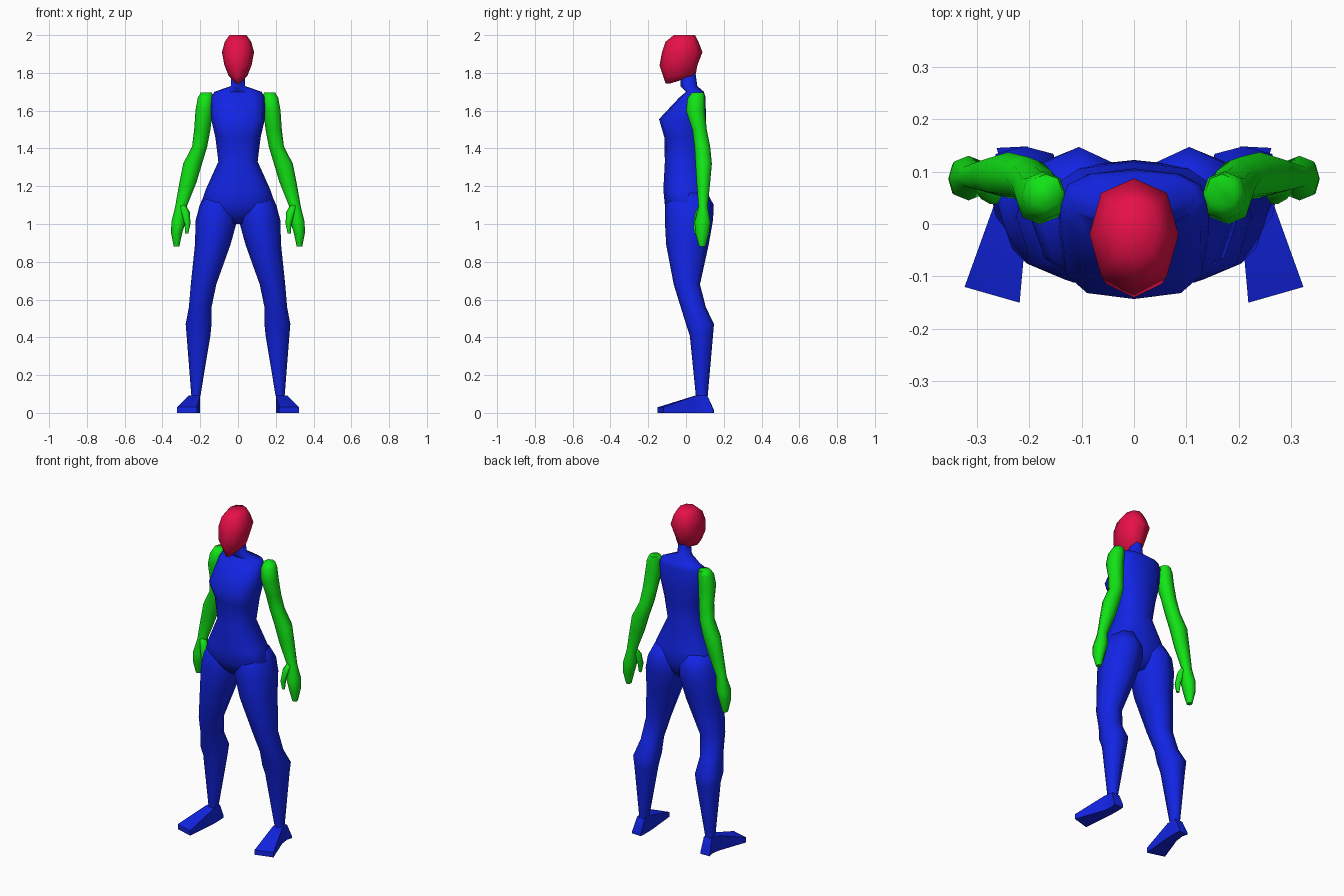
import bpy, bmesh, math


def material(name, rgb):
    m = bpy.data.materials.new(name)
    m.diffuse_color = (*rgb, 1)
    return m


RED = material("crimson", (0.80, 0.005, 0.065))
BLUE = material("blue", (0.006, 0.018, 0.78))
GREEN = material("green", (0.006, 0.78, 0.008))


def ring(z, x0, x1, y0, y1, box=2.3, n=8):
    """Rounded cross-section filling the given x and y limits; a larger box value is squarer."""
    pts = []
    for i in range(n):
        a = 2 * math.pi * i / n
        c, s = math.cos(a), math.sin(a)
        u = math.copysign(abs(c) ** (2 / box), c) if abs(c) > 1e-6 else 0
        v = math.copysign(abs(s) ** (2 / box), s) if abs(s) > 1e-6 else 0
        pts.append(((x0 + x1) / 2 + u * (x1 - x0) / 2,
                    (y0 + y1) / 2 + v * (y1 - y0) / 2, z))
    return pts


def loft(name, rings, mat, mirror=False, angle=75):
    bm = bmesh.new()
    rows = [[bm.verts.new(p) for p in r] for r in rings]
    n = len(rows[0])
    for a, b in zip(rows, rows[1:]):
        for i in range(n):
            bm.faces.new((a[i], a[(i + 1) % n], b[(i + 1) % n], b[i]))
    bm.faces.new(rows[0])
    bm.faces.new(rows[-1])
    bmesh.ops.recalc_face_normals(bm, faces=bm.faces)
    me = bpy.data.meshes.new(name)
    bm.to_mesh(me)
    bm.free()
    me.materials.append(mat)
    ob = bpy.data.objects.new(name, me)
    bpy.context.collection.objects.link(ob)
    bpy.ops.object.select_all(action='DESELECT')
    bpy.context.view_layer.objects.active = ob
    ob.select_set(True)
    if mirror:
        ob.modifiers.new("mirror", 'MIRROR').use_mirror_merge = False
    bpy.ops.object.shade_smooth_by_angle(angle=math.radians(angle))
    return ob


# Head: wide crown tapering to a forward chin (z, half width, front, back)
loft("head", [ring(z, -w, w, f, b) for z, w, f, b in [
    (2.00, .045, -.065, .048), (1.965, .070, -.108, .066), (1.91, .085, -.127, .087),
    (1.84, .072, -.140, .060), (1.785, .050, -.122, .050), (1.745, .012, -.108, -.08)]], RED)

# Torso with neck, bust, waist and pelvis
loft("torso", [ring(z, -w, w, f, b, k, 12) for z, w, f, b, k in [
    (1.80, .034, -.025, .050, 2), (1.73, .038, -.030, .060, 2),
    (1.70, .125, .000, .095, 2.4), (1.67, .142, -.035, .103, 2.6),
    (1.555, .142, -.143, .106, 3.0), (1.46, .120, -.115, .100, 2.6),
    (1.33, .104, -.112, .090, 2.4), (1.18, .172, -.120, .118, 2.6),
    (1.10, .198, -.112, .122, 2.6), (1.04, .150, -.085, .100, 2.3),
    (1.00, .040, -.040, .070, 2)]], BLUE)

# Legs from hip to ankle (z, inner, outer, front, back, squareness)
loft("legs", [ring(*r) for r in [
    (1.17, .030, .170, -.080, .110), (1.10, .008, .203, -.110, .147),
    (1.02, .004, .224, -.112, .143), (.89, .040, .228, -.105, .120),
    (.68, .115, .250, -.065, .074), (.56, .140, .260, -.028, .105),
    (.47, .140, .277, .000, .148, 3.2), (.41, .146, .272, .020, .143, 2.8),
    (.09, .199, .247, .052, .115)]], BLUE, True)

# Feet: wedge sections from heel to toes, turned slightly outwards (inner y, outer y, x limits, top)
loft("feet", [[(x0, yi, 0), (x1, yo, 0), (x1, yo, t), (x0, yi, t)] for yi, yo, x0, x1, t in [
    (.148, .145, .202, .262, .015), (.113, .113, .200, .252, .092),
    (.050, .055, .200, .260, .092), (-.150, -.120, .218, .323, .030)]], BLUE, True, 50)

# Arms from shoulder to fingertips
loft("arms", [ring(*r) for r in [
    (1.695, .137, .198, .030, .095), (1.665, .130, .214, .008, .100),
    (1.60, .133, .225, .000, .100), (1.50, .146, .232, .033, .110),
    (1.41, .163, .243, .045, .128), (1.32, .190, .290, .050, .137),
    (1.22, .220, .310, .056, .128), (1.09, .272, .333, .066, .115),
    (1.01, .278, .353, .045, .130), (.95, .296, .354, .050, .122),
    (.88, .311, .340, .070, .103)]], GREEN, True)

# Thumbs
loft("thumbs", [ring(z, a, b, f, k, 2, 6) for z, a, b, f, k in [
    (1.10, .275, .315, .065, .105), (1.06, .254, .305, .045, .095),
    (1.00, .252, .283, .036, .074), (.95, .263, .280, .042, .062)]], GREEN, True)
